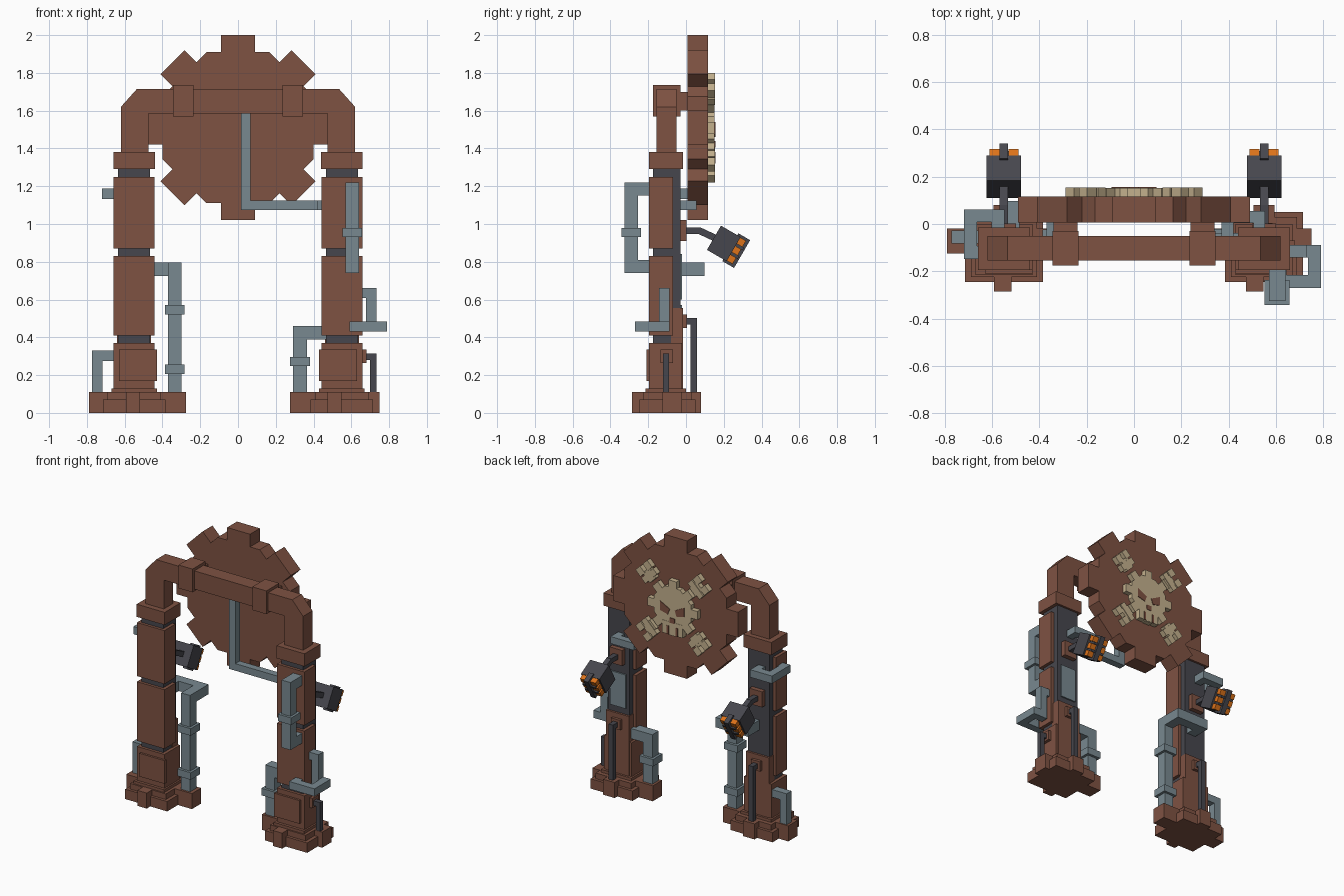
import bpy, bmesh, math
from mathutils import Matrix, Vector

default_cube = bpy.data.objects.get("Cube")
if default_cube:
    bpy.data.objects.remove(default_cube, do_unlink=True)


def material(name, colour):
    mat = bpy.data.materials.new(name)
    mat.use_nodes = True
    mat.diffuse_color = (*colour, 1)
    mat.node_tree.nodes["Principled BSDF"].inputs["Base Color"].default_value = (*colour, 1)
    return mat


RUST = material("rust_brown", (.21, .085, .055))
STEEL = material("blue_grey_steel", (.19, .25, .28))
DARK = material("dark_iron", (.062, .062, .075))
ORANGE = material("lamp_orange", (.72, .17, .01))
CREAM = material("bone_cream", (.55, .44, .27))


def finish(name, bm, mat):
    bmesh.ops.recalc_face_normals(bm, faces=bm.faces)
    mesh = bpy.data.meshes.new(name)
    bm.to_mesh(mesh)
    bm.free()
    mesh.materials.append(mat)
    obj = bpy.data.objects.new(name, mesh)
    bpy.context.collection.objects.link(obj)
    return obj


def add_box(bm, low, high, matrix=Matrix()):
    low, high = Vector(low), Vector(high)
    size = Matrix.Diagonal((*(high - low), 1))
    bmesh.ops.create_cube(bm, size=1, matrix=matrix @ Matrix.Translation((low + high) / 2) @ size)


def boxes(name, mat, *bounds, matrix=Matrix()):
    """One object from several boxes, each given by its low and high corner."""
    bm = bmesh.new()
    for low, high in bounds:
        add_box(bm, low, high, matrix)
    return finish(name, bm, mat)


def pipe(name, mat, size, points, collars=()):
    """Square pipe along an axis-aligned path; collars are wider blocks on it."""
    bm = bmesh.new()
    half = Vector((size, size, size)) / 2
    for a, b in zip(points, points[1:]):
        low = Vector(map(min, a, b)) - half
        high = Vector(map(max, a, b)) + half
        add_box(bm, low, high)
    for c in collars:
        reach = Vector((size * .75, size * .75, .025))
        add_box(bm, Vector(c) - reach, Vector(c) + reach)
    return finish(name, bm, mat)


def slab(name, mat, outline, y0, y1):
    """Extrude an x-z outline from y0 to y1."""
    bm = bmesh.new()
    face = bm.faces.new([bm.verts.new((x, y0, z)) for x, z in outline])
    out = bmesh.ops.extrude_face_region(bm, geom=[face])
    moved = [v for v in out["geom"] if isinstance(v, bmesh.types.BMVert)]
    bmesh.ops.translate(bm, verts=moved, vec=(0, y1 - y0, 0))
    return finish(name, bm, mat)


def cog_outline(apothem, tip, half, centre_z):
    """Octagon with one square tooth on the middle of each side."""
    pts = []
    for k in range(8):
        a = k * math.pi / 4
        corner = apothem * math.tan(math.pi / 8)
        for r, t in ((apothem, -half), (tip, -half), (tip, half), (apothem, half), (apothem, corner)):
            pts.append((r * math.cos(a) - t * math.sin(a), centre_z + r * math.sin(a) + t * math.cos(a)))
    return pts


# Arch beam and its bands
half_outer = [(.62, 1.38), (.62, 1.62), (.535, 1.715)]
half_inner = [(.475, 1.585), (.475, 1.38)]
arch = half_outer + [(-x, z) for x, z in reversed(half_outer)]
arch += [(-x, z) for x, z in reversed(half_inner)] + half_inner
slab("arch_beam", RUST, arch, -.155, -.05)
for s in (-1, 1):
    boxes("beam_band", RUST, ((s * .29 - .055, -.175, 1.57), (s * .29 + .055, -.03, 1.735)))

# Large cog behind the beam
HUB = 1.51
slab("large_cog", RUST, cog_outline(.4, .49, .09, HUB), .007, .117)
boxes("cog_bracket", RUST, *[((s * .29 - .05, -.05, 1.6), (s * .29 + .05, .02, 1.7)) for s in (-1, 1)])

# Skull cog emblem with crossed bones on the rear face
slab("skull_cog", CREAM, cog_outline(.145, .195, .03, HUB), .117, .152)
boxes("skull_jaw", CREAM, ((-.08, .117, HUB - .19), (.08, .154, HUB - .1)))
for k in range(4):
    turn = Matrix.Translation((0, 0, HUB)) @ Matrix.Rotation(math.pi / 4 + k * math.pi / 2, 4, "Y")
    boxes("bone_end", CREAM,
          ((.22, .117, -.035), (.3, .15, .035)),
          ((.235, .117, -.065), (.28, .154, .065)),
          ((.29, .117, -.065), (.345, .154, -.015)),
          ((.29, .117, .015), (.345, .154, .065)), matrix=turn)
for s in (-1, 1):
    slab("eye_socket", RUST, [(s * .02, HUB - .01), (s * .095, HUB + .03), (s * .095, HUB - .035),
                              (s * .035, HUB - .05)], .15, .156)
    boxes("tooth_gap", RUST, ((s * .035 - .008, .15, HUB - .19), (s * .035 + .008, .157, HUB - .13)))
boxes("nose_hole", RUST, ((-.018, .15, HUB - .105), (.018, .157, HUB - .07)))

# Two pillars with feet, rear details and lamps
for s, side, outer, tab in ((-1, "right", .79, -.555), (1, "left", .75, .51)):
    c = s * .55

    def around(half, y0, y1, z0, z1, shift=0):
        return (c + shift - half, y0, z0), (c + shift + half, y1, z1)

    # Stepped foot
    ends = sorted((s * outer, s * .275))
    boxes(side + "_foot", RUST,
          around(.165, -.245, .05, 0, .07),
          around(.14, -.225, .03, 0, .11),
          ((ends[0], -.125, 0), (ends[1], -.02, .11)),
          ((tab - .037, -.285, 0), (tab + .037, -.1, .11)),
          around(.045, -.1, .08, 0, .11),
          around(.12, -.215, 0, .1, .13))

    # Pillar core, plates and cap
    boxes(side + "_pillar_core", DARK, around(.085, -.175, -.03, .1, 1.3))
    boxes(side + "_pillar_plates", RUST,
          around(.108, -.195, -.02, .12, .37),
          around(.108, -.195, -.07, .41, .83),
          around(.108, -.195, -.07, .87, 1.25))
    boxes(side + "_pillar_cap", RUST, around(.11, -.195, -.015, 1.29, 1.38))
    boxes(side + "_front_panel", RUST, around(.1, -.21, -.19, .17, .335, -s * .02))
    boxes(side + "_rear_plate", RUST, around(.09, -.08, -.015, .12, .555))

    # Rear cable on a small mount
    boxes(side + "_cable_mount", RUST, around(.035, -.02, .005, .45, .52))
    pipe(side + "_rear_cable", DARK, .034, [(c, 0, .485), (c, .042, .485), (c, .042, .1)])

    # Lamp arm
    boxes(side + "_lamp_mount", RUST, around(.05, -.035, .003, .91, 1.02))
    boxes(side + "_lamp_arm", DARK, around(.018, 0, .08, .948, .982))
    slope = Matrix.Translation((c, .07, .965)) @ Matrix.Rotation(-math.radians(25), 4, "X")
    boxes(side + "_lamp_arm_end", DARK, ((-.018, 0, -.018), (.018, .13, .018)), matrix=slope)

    # Lamp head with six cells and a guard
    tilt = Matrix.Translation((c, .148, .927)) @ Matrix.Rotation(-math.radians(30), 4, "X")
    boxes(side + "_lamp_head", DARK, ((-.073, 0, -.074), (.073, .12, .074)), matrix=tilt)
    rows = (-.052, 0, .052)
    boxes(side + "_lamp_cells", ORANGE,
          *[((x - .021, .1, z - .019), (x + .021, .155, z + .019)) for x in (-.04, .04) for z in rows],
          matrix=tilt)
    boxes(side + "_lamp_guard", DARK,
          ((-.018, .1, -.085), (.018, .172, .085)),
          *[((-.05, .1, z - .008), (.05, .165, z + .008)) for z in (-.026, .026)], matrix=tilt)

# Rear service panel
boxes("rear_panel", STEEL, ((.49, -.04, .6), (.61, -.02, .84)))

# Pipes on the +x pillar
pipe("front_pipe", STEEL, .07, [(.605, -.19, 1.185), (.605, -.29, 1.185), (.605, -.29, .775),
                               (.605, -.19, .775)], [(.605, -.29, .955)])
pipe("wrap_pipe", STEEL, .054, [(.64, -.115, .635), (.705, -.115, .635), (.705, -.115, .457),
                               (.763, -.115, .457), (.763, -.243, .457), (.618, -.243, .457),
                               (.618, -.19, .457)])
pipe("inner_foot_pipe", STEEL, .072, [(.45, -.075, .425), (.328, -.075, .425), (.328, -.075, .1)],
     [(.328, -.075, .272)])
pipe("hanging_pipe", STEEL, .05, [(.042, -.1, 1.58), (.042, -.1, 1.1), (.395, -.1, 1.1),
                                 (.395, .03, 1.1), (.53, .03, 1.1), (.53, -.03, 1.1)])
boxes("side_cable_mount", RUST, ((.65, -.135, .265), (.68, -.07, .335)))
pipe("side_cable", DARK, .034, [(.67, -.106, .297), (.715, -.106, .297), (.715, -.106, .1)])

# Pipes on the -x pillar
pipe("tall_pipe", STEEL, .07, [(-.52, -.03, .76), (-.52, .062, .76), (-.335, .062, .76),
                              (-.335, -.075, .76), (-.335, -.075, .1)],
     [(-.335, -.075, .545), (-.335, -.075, .232)])
pipe("outer_foot_pipe", STEEL, .054, [(-.65, -.055, .303), (-.745, -.055, .303), (-.745, -.055, .1)])
pipe("upper_wrap_pipe", STEEL, .054, [(-.64, -.12, 1.16), (-.692, -.12, 1.16), (-.692, .035, 1.16),
                                     (-.575, .035, 1.16), (-.575, -.03, 1.16)])
